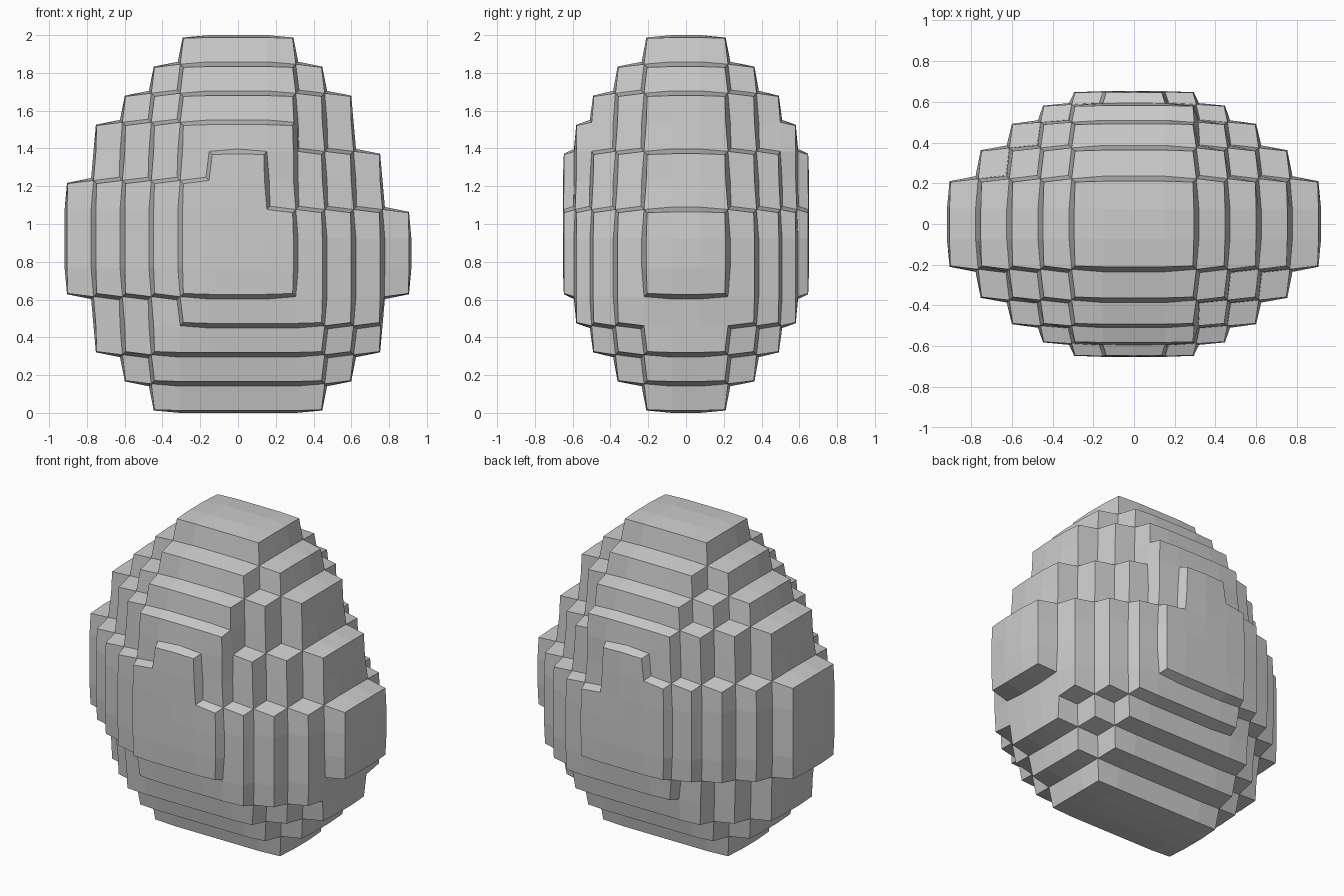
import bpy, bmesh
from mathutils import Vector

if "Cube" in bpy.data.objects:
    bpy.data.objects.remove(bpy.data.objects["Cube"])

STEP = 2.0 / 13          # layer height
XS = 0.153               # block width
Y_LEVELS = [0.075, 0.222, 0.375, 0.502, 0.588, 0.652]

# Per layer, bottom to top: staircase size on the left and right, depth and width limits
LEFT = [4, 5, 6, 6, 7, 7, 7, 7, 6, 6, 5, 4, 3]
RIGHT = [4, 5, 6, 7, 7, 7, 7, 6, 6, 5, 5, 4, 3]
DEPTH = [1, 2, 3, 4, 5, 5, 5, 5, 5, 4, 3, 2, 1]
WIDTH = [3, 4, 5, 5, 6, 6, 6, 6, 5, 5, 4, 3, 2]


def y_at(j):
    # Grid lines mirrored about y = 0
    edges = [-y for y in reversed(Y_LEVELS)] + Y_LEVELS
    return edges[j]


def half_width(size, d, k):
    w = min(WIDTH[k], size - d)
    return max(w, 2) if d < 5 else w


# Filled blocks
cells = set()
for k in range(13):
    for j in range(11):
        d = max(1, abs(j - 5))
        if d > DEPTH[k]:
            continue
        for i in range(-half_width(LEFT[k], d, k), half_width(RIGHT[k], d, k)):
            cells.add((i, j, k))

# Outer skin of the blocks
bm = bmesh.new()
verts = {}


def vert(p):
    if p not in verts:
        verts[p] = bm.verts.new((p[0] * XS, y_at(p[1]), p[2] * STEP))
    return verts[p]


for c in cells:
    for axis in range(3):
        u, v = (axis + 1) % 3, (axis + 2) % 3
        for side in (0, 1):
            n = list(c)
            n[axis] += 1 if side else -1
            if tuple(n) in cells:
                continue
            quad = []
            for a, b in ((0, 0), (1, 0), (1, 1), (0, 1)):
                p = list(c)
                p[axis] += side
                p[u] += a
                p[v] += b
                quad.append(vert(tuple(p)))
            bm.faces.new(quad if side else quad[::-1])

# Slight softening of the steps
moved = {}
for v in bm.verts:
    near = [e.other_vert(v).co for e in v.link_edges]
    avg = sum(near, Vector()) / len(near)
    moved[v] = v.co.lerp(avg, 0.33)
for v, co in moved.items():
    v.co = co

mesh = bpy.data.meshes.new("blocky_boulder")
bm.to_mesh(mesh)
bm.free()
boulder = bpy.data.objects.new("blocky_boulder", mesh)
bpy.context.collection.objects.link(boulder)
